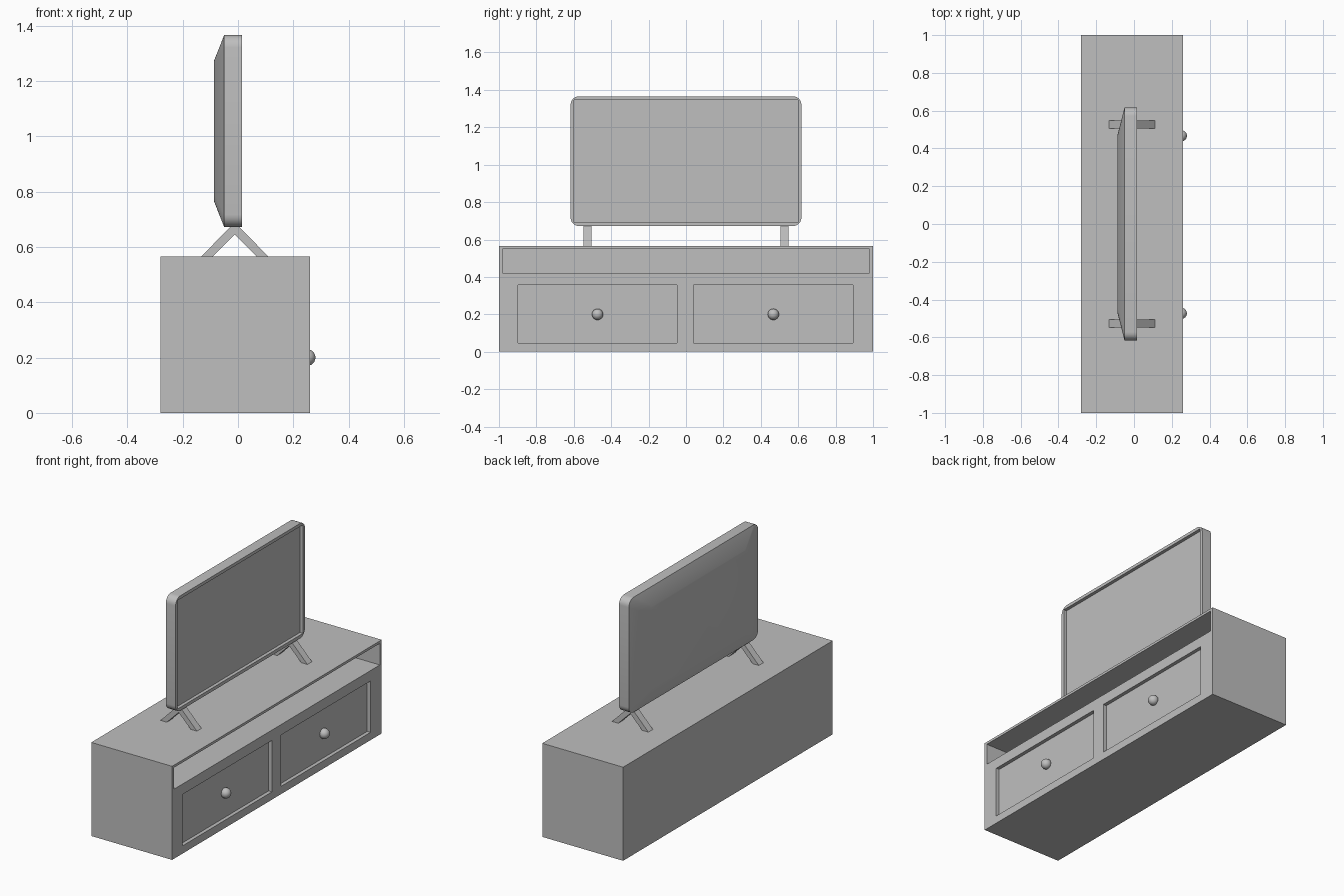
import bpy, bmesh, math
from mathutils import Vector

cube = bpy.data.objects.get("Cube")
if cube:
    bpy.data.objects.remove(cube, do_unlink=True)

GREY = (0.52, 0.52, 0.52, 1)
grey = bpy.data.materials.new("plain grey")
grey.use_nodes = True
grey.diffuse_color = GREY
grey.node_tree.nodes["Principled BSDF"].inputs["Base Color"].default_value = GREY


def finish(name, bm):
    bmesh.ops.recalc_face_normals(bm, faces=bm.faces)
    mesh = bpy.data.meshes.new(name)
    bm.to_mesh(mesh)
    bm.free()
    mesh.materials.append(grey)
    obj = bpy.data.objects.new(name, mesh)
    bpy.context.collection.objects.link(obj)
    return obj


def box(name, x, y, z):
    bm = bmesh.new()
    bmesh.ops.create_cube(bm, size=1)
    for v in bm.verts:
        v.co = Vector([lo + (c + 0.5) * (hi - lo) for c, (lo, hi) in zip(v.co, (x, y, z))])
    return finish(name, bm)


def carve(obj, x, y, z):
    """Cut a box-shaped recess out of an object."""
    cutter = box("recess_cutter", x, y, z)
    mod = obj.modifiers.new("recess", 'BOOLEAN')
    mod.operation = 'DIFFERENCE'
    mod.solver = 'EXACT'
    mod.object = cutter
    cutter.hide_render = True
    cutter.hide_viewport = True
    bpy.context.view_layer.objects.active = obj
    bpy.ops.object.modifier_apply(modifier=mod.name)
    bpy.data.objects.remove(cutter, do_unlink=True)


def smooth(obj, degrees):
    bpy.ops.object.select_all(action='DESELECT')
    obj.select_set(True)
    bpy.context.view_layer.objects.active = obj
    bpy.ops.object.shade_smooth_by_angle(angle=math.radians(degrees))


# Cabinet with an open shelf and two shallow drawer recesses
FRONT = 0.26
cabinet = box("cabinet", (-0.28, FRONT), (-1, 1), (0, 0.565))
carve(cabinet, (-0.26, 0.4), (-0.982, 0.982), (0.42, 0.55))
for y in (-0.473, 0.467):
    carve(cabinet, (FRONT - 0.022, 0.4), (y - 0.426, y + 0.426), (0.047, 0.357))

    # Drawer knob
    bm = bmesh.new()
    bmesh.ops.create_uvsphere(bm, u_segments=24, v_segments=12, radius=0.03)
    bmesh.ops.translate(bm, verts=bm.verts, vec=(0.25, y, 0.2))
    smooth(finish("drawer_knob", bm), 40)


# Television casing: rounded outline, straight sides, tapered back
def outline(half_y, half_z, radius, steps=6):
    points = []
    for quarter, (sy, sz) in enumerate(((1, 1), (-1, 1), (-1, -1), (1, -1))):
        for i in range(steps + 1):
            a = math.pi / 2 * (quarter + i / steps)
            points.append((sy * (half_y - radius) + radius * math.cos(a),
                           sz * (half_z - radius) + radius * math.sin(a)))
    return points


MID_Z = 1.019
bm = bmesh.new()
rings = []
for x, sy, sz in ((0.015, 1, 1), (-0.05, 1, 1), (-0.087, 0.765, 0.73)):
    rings.append([bm.verts.new((x, y * sy, MID_Z + z * sz))
                  for y, z in outline(0.617, 0.347, 0.045)])
for a, b in zip(rings, rings[1:]):
    for i in range(len(a)):
        j = (i + 1) % len(a)
        bm.faces.new((a[i], a[j], b[j], b[i]))
bm.faces.new(rings[0])
bm.faces.new(rings[-1])
casing = finish("television_casing", bm)
carve(casing, (-0.005, 0.1), (-0.598, 0.598), (0.692, 1.347))
smooth(casing, 30)

# Splayed television feet
profile = ((-0.133, 0.565), (-0.028, 0.673), (0.004, 0.673), (0.11, 0.565),
           (0.068, 0.565), (-0.012, 0.645), (-0.091, 0.565))
for name, y in (("left_foot", 0.505), ("right_foot", -0.549)):
    bm = bmesh.new()
    face = bm.faces.new([bm.verts.new((x, y, z)) for x, z in profile])
    side = bmesh.ops.extrude_face_region(bm, geom=[face])["geom"]
    bmesh.ops.translate(bm, vec=(0, 0.044, 0),
                        verts=[v for v in side if isinstance(v, bmesh.types.BMVert)])
    finish(name, bm)
